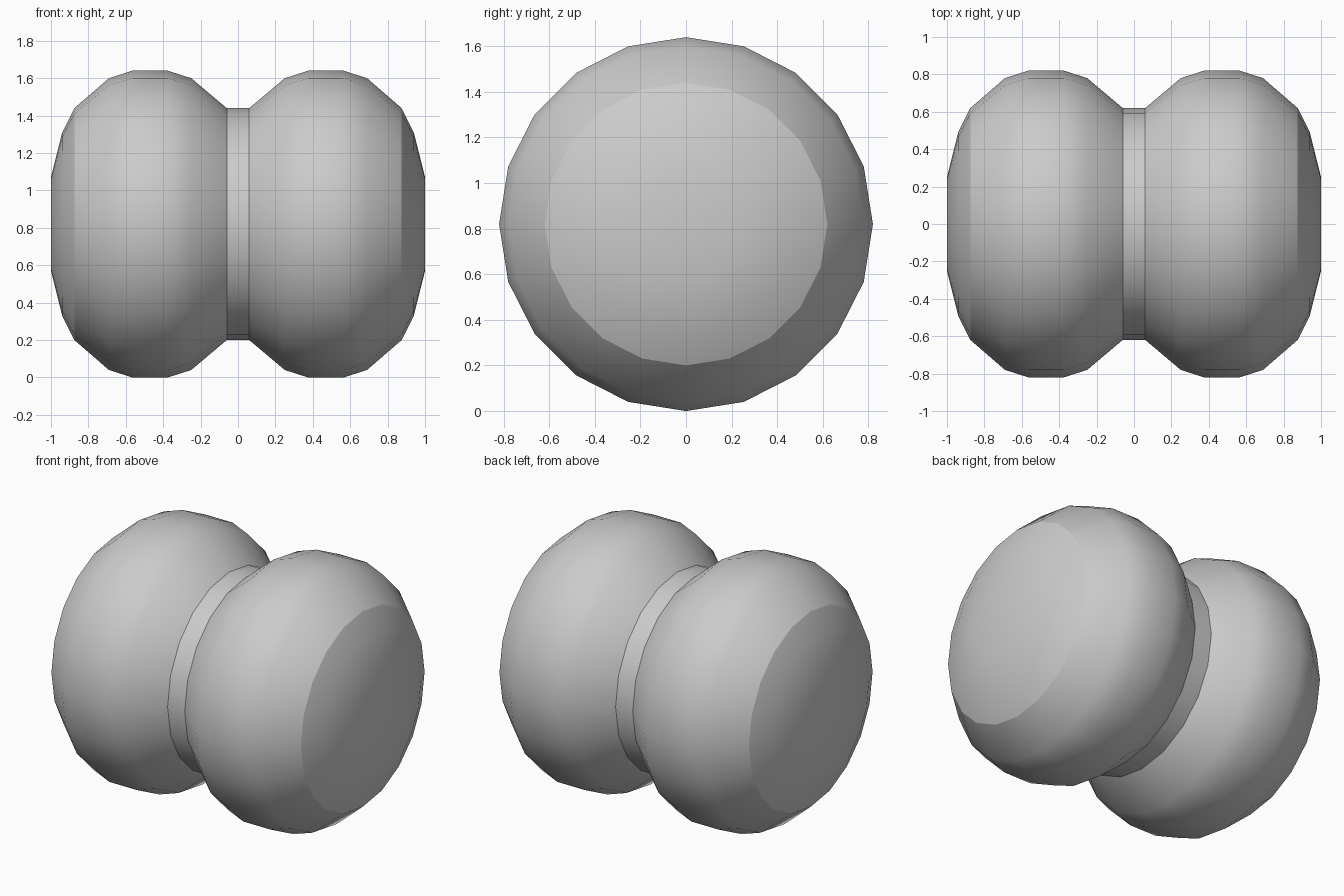
import bpy, bmesh
from math import sin, cos, pi

if "Cube" in bpy.data.objects:
    bpy.data.objects.remove(bpy.data.objects["Cube"])

SIDES = 20
CENTRE_Z = 0.82


def lathe(name, profile, flip=1):
    """Revolve (x, radius) points about the x axis; radius 0 closes to a point."""
    bm = bmesh.new()
    rings = []
    for x, r in profile:
        count = SIDES if r > 0 else 1
        rings.append([bm.verts.new((flip * x, r * sin(2 * pi * i / SIDES),
                                    CENTRE_Z + r * cos(2 * pi * i / SIDES)))
                      for i in range(count)])
    for a, b in zip(rings, rings[1:]):
        for i in range(SIDES):
            j = (i + 1) % SIDES
            quad = [a[i], b[i % len(b)], b[j % len(b)], a[j]]
            if len(b) == 1:
                quad = [a[i], b[0], a[j]]
            if flip > 0:
                quad.reverse()
            face = bm.faces.new(quad)
            face.smooth = True
    # outward normals: compare with the direction away from the part's middle
    mid = flip * sum(p[0] for p in profile) / len(profile)
    bm.normal_update()
    f = max(bm.faces, key=lambda f: f.calc_center_median().yz.length
            if hasattr(f.calc_center_median(), "yz") else 0)
    c = f.calc_center_median()
    if f.normal.y * c.y + f.normal.z * (c.z - CENTRE_Z) < 0:
        bmesh.ops.reverse_faces(bm, faces=bm.faces[:])
    mesh = bpy.data.meshes.new(name)
    bm.to_mesh(mesh)
    bm.free()
    obj = bpy.data.objects.new(name, mesh)
    bpy.context.collection.objects.link(obj)
    return obj


# Rounded lobes and their shallow domed end caps, one pair per side
lobe = [(0.06, 0.62), (0.25, 0.78), (0.375, 0.82), (0.565, 0.82),
        (0.69, 0.78), (0.875, 0.62)]
cap = [(0.875, 0.62), (0.94, 0.49), (1.0, 0.25), (1.0, 0.0)]
for side, sign in (("right", 1), ("left", -1)):
    lathe(side + "_lobe", lobe, sign)
    lathe(side + "_end_cap", cap, sign)

# Narrow waist band between the lobes
lathe("waist_band", [(-0.06, 0.62), (0.06, 0.62)])
